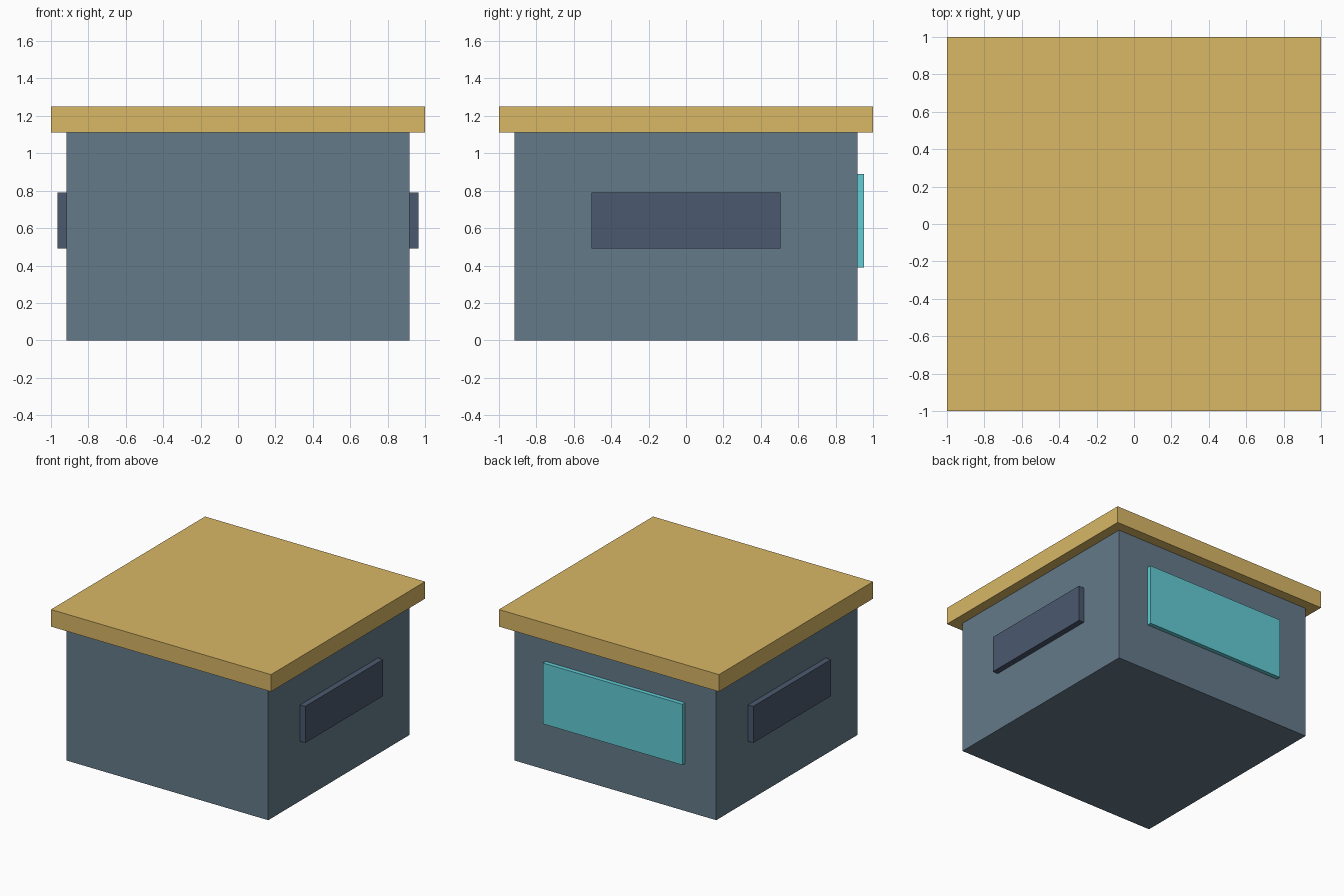
import bpy

if "Cube" in bpy.data.objects:
    bpy.data.objects.remove(bpy.data.objects["Cube"])


def material(name, rgb):
    m = bpy.data.materials.new(name)
    m.diffuse_color = (*rgb, 1)
    m.use_nodes = True
    m.node_tree.nodes["Principled BSDF"].inputs["Base Color"].default_value = m.diffuse_color
    return m


def box(name, lo, hi, mat):
    """Axis-aligned box between two corners."""
    bpy.ops.mesh.primitive_cube_add(size=1, location=[(a + b) / 2 for a, b in zip(lo, hi)])
    ob = bpy.context.object
    ob.name = name
    ob.scale = [b - a for a, b in zip(lo, hi)]
    bpy.ops.object.transform_apply(location=False, rotation=False, scale=True)
    ob.data.materials.append(mat)
    return ob


slate = material("slate", (0.13, 0.195, 0.254))
ochre = material("ochre", (0.687, 0.474, 0.133))
navy = material("navy", (0.069, 0.098, 0.156))
teal = material("teal", (0.122, 0.61, 0.672))

W = 0.917  # half width of the body
H = 1.11   # wall height

# Main block and overhanging slab on top
box("body", (-W, -W, 0), (W, W, H), slate)
box("lid", (-1, -1, H), (1, 1, 1.25), ochre)

# Raised bars on both sides
for side, s in (("left", -1), ("right", 1)):
    x0, x1 = sorted((s * (W - 0.03), s * 0.965))
    box(f"{side}_handle", (x0, -0.505, 0.49), (x1, 0.505, 0.79), navy)

# Raised panel on the back
box("back_panel", (-0.635, W - 0.03, 0.39), (0.635, 0.952, 0.89), teal)
